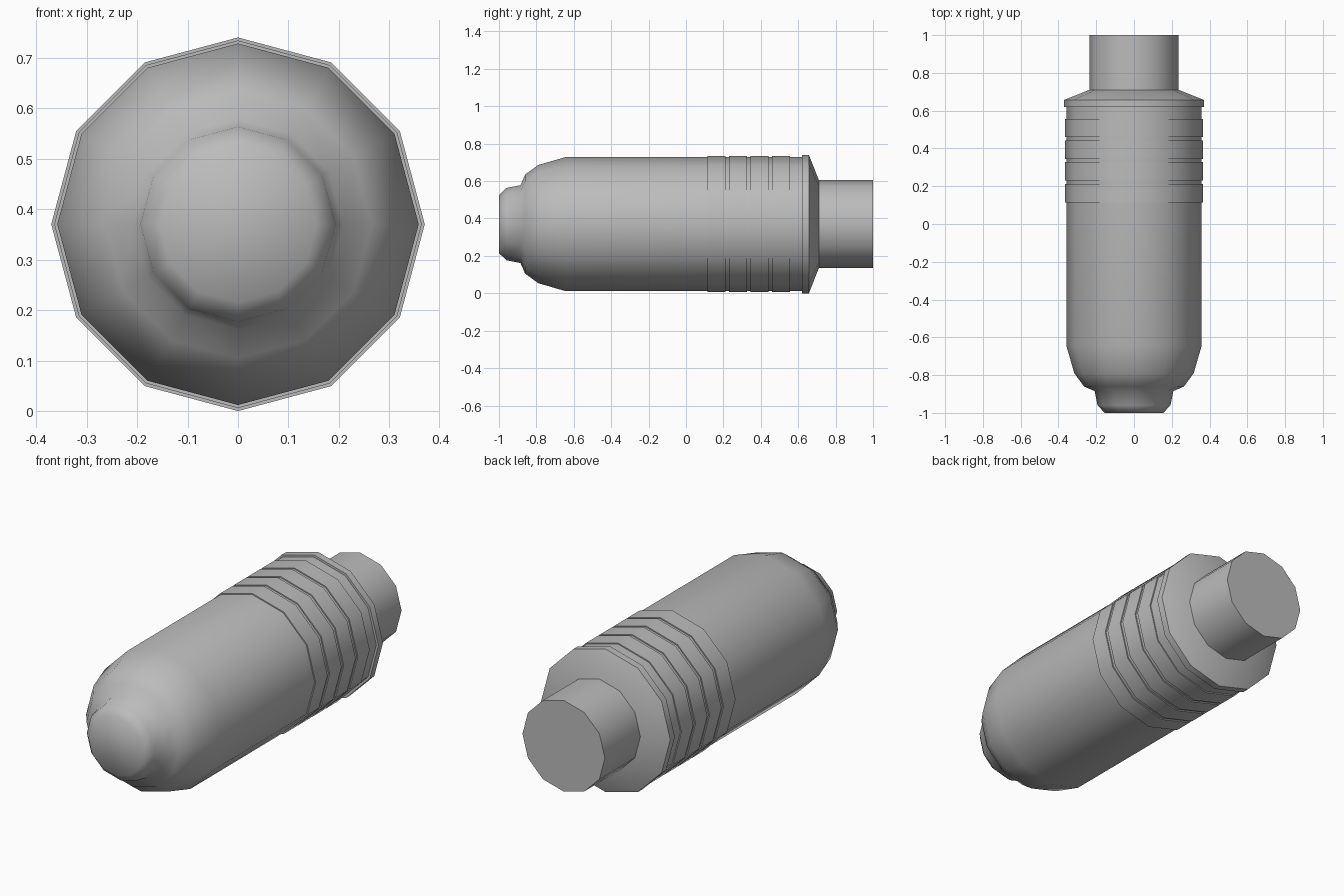
import bpy, bmesh, math

cube = bpy.data.objects.get("Cube")
if cube:
    bpy.data.objects.remove(cube, do_unlink=True)

SIDES = 12
AXIS_Z = 0.37

grey = bpy.data.materials.new("plain grey")
grey.use_nodes = True
COLOUR = (0.5, 0.5, 0.5, 1)
grey.diffuse_color = COLOUR
grey.node_tree.nodes["Principled BSDF"].inputs["Base Color"].default_value = COLOUR


def lathe(name, profile):
    """Turn (y, radius) points around the long axis and cap both ends."""
    bm = bmesh.new()
    rings = []
    for y, r in profile:
        angles = [math.tau * i / SIDES for i in range(SIDES)]
        rings.append([bm.verts.new((r * math.cos(a), y, AXIS_Z + r * math.sin(a)))
                      for a in angles])
    for a, b in zip(rings, rings[1:]):
        for i in range(SIDES):
            j = (i + 1) % SIDES
            bm.faces.new((a[i], a[j], b[j], b[i]))
    bm.faces.new(rings[0])
    bm.faces.new(rings[-1])
    bmesh.ops.recalc_face_normals(bm, faces=bm.faces)
    mesh = bpy.data.meshes.new(name)
    bm.to_mesh(mesh)
    bm.free()
    mesh.materials.append(grey)
    obj = bpy.data.objects.new(name, mesh)
    bpy.context.collection.objects.link(obj)
    bpy.ops.object.select_all(action='DESELECT')
    obj.select_set(True)
    bpy.context.view_layer.objects.active = obj
    bpy.ops.object.shade_smooth_by_angle(angle=math.radians(60))
    return obj


# Barrel with stepped, rounded nose
lathe("barrel", [(-1, 0.155), (-0.96, 0.193), (-0.885, 0.208), (-0.86, 0.265),
                 (-0.79, 0.316), (-0.645, 0.358), (0.63, 0.358)])

# Shallow grip bands
for n in range(4):
    start = 0.115 + n * 0.115
    lathe(f"grip_band_{n + 1}", [(start, 0.364), (start + 0.097, 0.364)])

# Collar with sloped shoulder
lathe("collar", [(0.62, 0.37), (0.657, 0.37), (0.71, 0.236)])

# Narrow rear tube
lathe("rear_tube", [(0.7, 0.236), (1, 0.236)])
